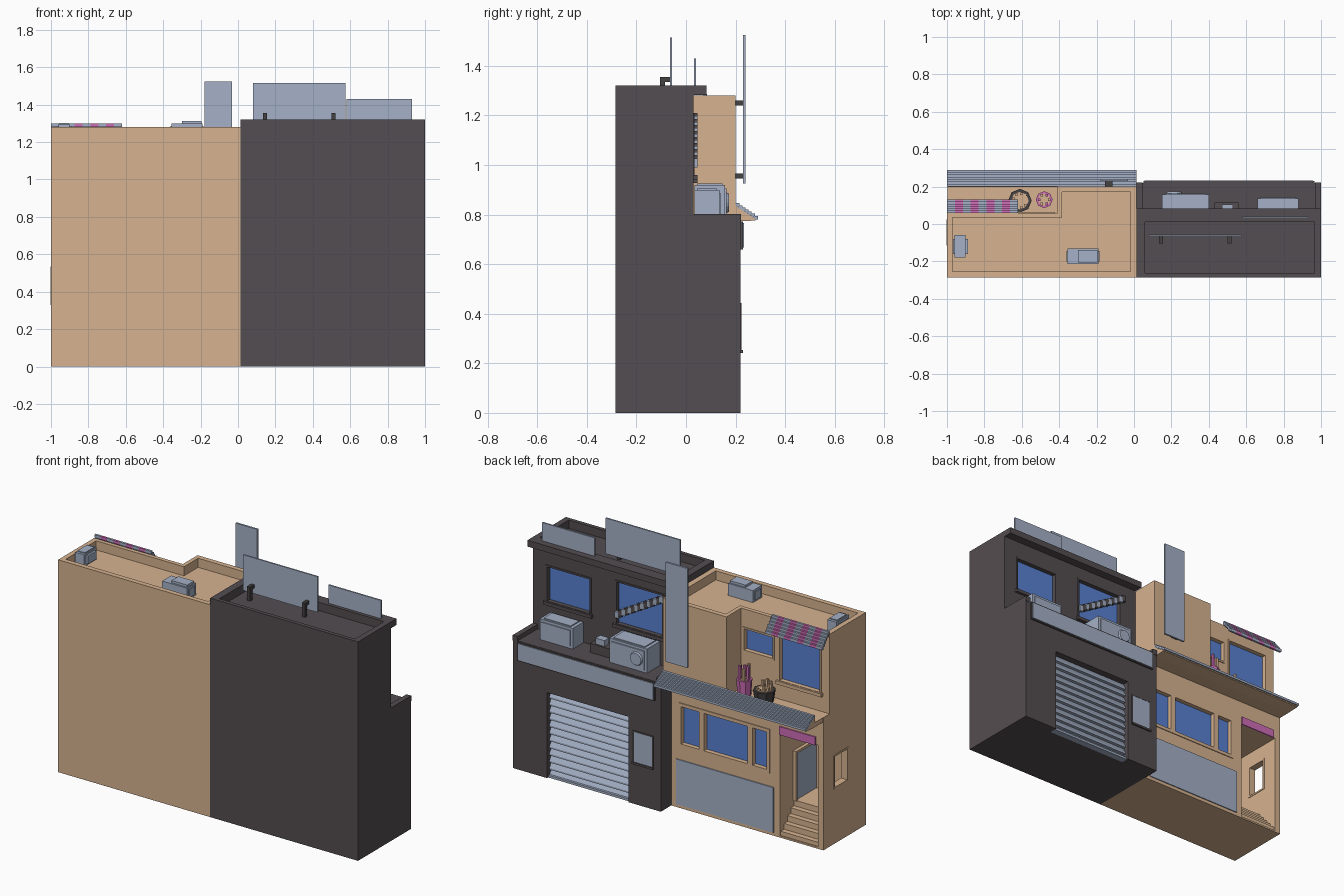
import bpy, bmesh, math, random
from mathutils import Vector, Matrix

random.seed(4)
if "Cube" in bpy.data.objects:
    bpy.data.objects.remove(bpy.data.objects["Cube"])


def material(name, rgb):
    m = bpy.data.materials.new(name)
    m.use_nodes = True
    m.diffuse_color = (*rgb, 1)
    m.node_tree.nodes["Principled BSDF"].inputs["Base Color"].default_value = (*rgb, 1)
    return m


TAN = material("tan plaster", (0.68, 0.45, 0.28))
DARK = material("charcoal plaster", (0.088, 0.075, 0.082))
GREY = material("blue grey metal", (0.375, 0.44, 0.57))
GLASS = material("blue glass", (0.098, 0.22, 0.64))
PINK = material("pink paint", (0.62, 0.155, 0.47))
BLACK = material("dark iron", (0.06, 0.053, 0.057))


def finish(name, bm, mats):
    bmesh.ops.recalc_face_normals(bm, faces=bm.faces)
    me = bpy.data.meshes.new(name)
    bm.to_mesh(me)
    bm.free()
    for m in mats:
        me.materials.append(m)
    ob = bpy.data.objects.new(name, me)
    bpy.context.scene.collection.objects.link(ob)
    return ob


def boxes(name, specs, *mats):
    """One object from boxes (x0, x1, y0, y1, z0, z1[, material index])."""
    bm = bmesh.new()
    for s in specs:
        size = Vector((s[1] - s[0], s[3] - s[2], s[5] - s[4]))
        mid = Vector((s[0] + s[1], s[2] + s[3], s[4] + s[5])) / 2
        made = bmesh.ops.create_cube(bm, size=1, matrix=Matrix.Translation(mid) @ Matrix.Diagonal((*size, 1)))
        for f in {f for v in made["verts"] for f in v.link_faces}:
            f.material_index = s[6] if len(s) > 6 else 0
    return finish(name, bm, mats)


def prism(name, pts, lo, hi, mat, axis="z"):
    """Extrude an outline: xy along z, or yz along x."""
    place = (lambda a, b: (a, b, lo)) if axis == "z" else (lambda a, b: (lo, a, b))
    step = (0, 0, hi - lo) if axis == "z" else (hi - lo, 0, 0)
    bm = bmesh.new()
    f = bm.faces.new([bm.verts.new(place(*p)) for p in pts])
    g = bmesh.ops.extrude_face_region(bm, geom=[f])
    bmesh.ops.translate(bm, vec=step, verts=[v for v in g["geom"] if isinstance(v, bmesh.types.BMVert)])
    return finish(name, bm, [mat])


def carve(ob, cutters):
    """Subtract the cutters, bake the result, remove the cutters."""
    for c in cutters:
        m = ob.modifiers.new("cut", "BOOLEAN")
        m.operation, m.solver, m.object = "DIFFERENCE", "EXACT", c
    dg = bpy.context.evaluated_depsgraph_get()
    me = bpy.data.meshes.new_from_object(ob.evaluated_get(dg))
    ob.modifiers.clear()
    ob.data = me
    for c in cutters:
        bpy.data.objects.remove(c)


def hole(*s):
    return boxes("cutter", [s])


def window(name, x0, x1, z0, z1, y, mat, t=0.01, bars=(), sill=False):
    """Recessed glass with a frame; returns the cutter for the wall."""
    a, b = y - 0.03, y + 0.005
    fr = [(x0, x1, a, b, z1 - t, z1), (x0, x1, a, b, z0, z0 + t),
          (x0, x0 + t, a, b, z0, z1), (x1 - t, x1, a, b, z0, z1)]
    fr += [(c - 0.017, c + 0.017, a, b, z0, z1) for c in bars]
    if sill:
        fr.append((x0 - 0.01, x1 + 0.01, y - 0.005, y + 0.016, z0 - 0.012, z0 + 0.008))
    boxes(name + "_frame", fr, mat)
    boxes(name + "_glass", [(x0, x1, a, y - 0.022, z0, z1)], GLASS)
    return hole(x0 + 0.001, x1 - 0.001, y - 0.029, y + 0.05, z0 + 0.001, z1 - 0.001)


# Tan building: ground floor with porch and side opening
S = 0.014    # seam between the two buildings
F = 0.12     # tan street wall
tan_low = boxes("tan_ground_floor", [(-1, S, -0.285, F, 0, 0.80)], TAN)
carve(tan_low, [hole(-0.963, -0.71, -0.24, 0.3, 0.01, 0.625),
                hole(-1.1, -0.9, -0.105, 0.012, 0.34, 0.525),
                window("street_window", -0.645, -0.035, 0.37, 0.635, F, TAN, 0.02, (-0.515, -0.19))])
boxes("side_opening_frame", [(-1.002, -0.96, -0.116, -0.105, 0.33, 0.535), (-1.002, -0.96, 0.012, 0.023, 0.33, 0.535),
                             (-1.002, -0.96, -0.105, 0.012, 0.525, 0.535),
                             (-1.002, -0.96, -0.105, 0.012, 0.33, 0.34)], TAN)
boxes("porch_steps", [(-0.963, -0.71, -0.24, 0.112 - 0.032 * i, 0.005, 0.035 + 0.035 * i) for i in range(5)], TAN)
boxes("porch_door", [(-0.72, -0.712, -0.215, -0.02, 0.175, 0.46)], GREY)
boxes("porch_door_frame", [(-0.73, -0.71, -0.23, -0.005, 0.46, 0.475), (-0.73, -0.71, -0.02, -0.005, 0.175, 0.46),
                           (-0.73, -0.71, -0.23, -0.215, 0.175, 0.46)], TAN)
boxes("porch_sign", [(-0.95, -0.71, F - 0.002, F + 0.007, 0.622, 0.672)], PINK)
boxes("street_panel", [(-0.67, -0.02, F - 0.002, F + 0.006, 0.02, 0.292)], GREY)

# Terrace slab reaching over the street wall, with the awning board on its edge
prism("terrace_overhang", [(F, 0.80), (F, 0.772), (0.20, 0.772), (0.28, 0.776), (0.283, 0.781), (0.21, 0.832),
                           (0.198, 0.832), (0.198, 0.80)], -0.998, S - 0.002, TAN, "x")
boxes("street_awning_slats", [(-1, S, 0.20 + 0.0125 * i, 0.215 + 0.0125 * i, 0.832 - 0.0085 * i, 0.846 - 0.0085 * i)
                              for i in range(7)], GREY)

# Tan building: stepped upper floor with sunken roof
tan_up = prism("tan_upper_floor", [(-1, -0.285), (S, -0.285), (S, 0.20), (-0.41, 0.20), (-0.41, 0.06), (-1, 0.06)],
               0.80, 1.28, TAN)
carve(tan_up, [prism("cutter", [(-0.97, -0.255), (-0.02, -0.255), (-0.02, 0.17), (-0.385, 0.17), (-0.385, 0.035),
                                (-0.97, 0.035)], 1.225, 1.4, TAN),
               window("terrace_window_large", -0.945, -0.66, 0.905, 1.20, 0.06, TAN, sill=True),
               window("terrace_window_small", -0.632, -0.422, 1.025, 1.172, 0.06, TAN)])

# Striped window awning
W = 0.38 / 9
boxes("striped_awning", [(-1 + W * j, -1 + W * (j + 1), 0.06 + 0.0115 * i, 0.0735 + 0.0115 * i,
                          1.282 - 0.0145 * i, 1.30 - 0.0145 * i, j % 2) for i in range(6) for j in range(9)], GREY, PINK)

# Charcoal building: ground floor with garage opening and side parapets
dark_low = boxes("charcoal_ground_floor", [(S, 1, -0.285, 0.22, 0, 0.775)], DARK)
carve(dark_low, [hole(0.23, 0.772, 0.17, 0.3, -0.1, 0.515)])
boxes("terrace_parapets", [(S, 0.045, 0.03, 0.222, 0.77, 0.802), (0.968, 1, 0.03, 0.222, 0.77, 0.802)], DARK)
boxes("shop_sign_back", [(0.05, 0.965, 0.218, 0.23, 0.66, 0.773)], DARK)
boxes("shop_sign_face", [(0.057, 0.958, 0.229, 0.233, 0.667, 0.766)], GREY)

# Garage shutter: overlapping tilted slats and a bottom lip
for i in range(12):
    z = 0.515 / 12 * i
    prism("shutter_slat", [(0.165, z), (0.198, z), (0.198, z + 0.01), (0.178, z + 0.043), (0.165, z + 0.043)],
          0.23, 0.772, GREY, "x")
boxes("shutter_lip", [(0.231, 0.771, 0.165, 0.21, 0, 0.014)], GREY)

# Small hatch beside the garage
boxes("hatch_panel", [(0.07, 0.195, 0.218, 0.2225, 0.25, 0.435)], GREY)
boxes("hatch_frame", [(0.062, 0.203, 0.215, 0.23, 0.242, 0.254), (0.062, 0.203, 0.215, 0.224, 0.435, 0.443),
                      (0.062, 0.07, 0.215, 0.224, 0.25, 0.435), (0.195, 0.203, 0.215, 0.224, 0.25, 0.435)], DARK)

# Charcoal building: upper floor, cornice and sunken roof
dark_up = boxes("charcoal_upper_floor", [(S, 1, -0.285, 0.03, 0.775, 1.32)], DARK)
carve(dark_up, [hole(0.06, 0.965, -0.262, 0.012, 1.27, 1.4),
                window("upper_window_left", 0.61, 0.912, 0.952, 1.178, 0.03, DARK, sill=True),
                window("upper_window_right", 0.125, 0.45, 0.94, 1.21, 0.03, DARK, sill=True)])
boxes("cornice", [(S, 1, 0.028, 0.082, 1.282, 1.32)], DARK)

# Slanted broken blind across the right upper window
K = 16
boxes("slanted_blind", [(0.10 + 0.34 / K * i, 0.125 + 0.34 / K * i, 0.03, 0.046, 1.172 - 0.195 / K * i,
                         1.21 - 0.195 / K * i, i % 2) for i in range(K)], DARK, GREY)

# Rooftop billboards with brackets
boxes("large_billboard", [(0.08, 0.575, -0.065, -0.056, 1.30, 1.515)], GREY)
boxes("small_billboard", [(0.58, 0.93, 0.032, 0.041, 1.32, 1.43)], GREY)
boxes("billboard_brackets", [b for x in (0.145, 0.51) for b in
                             ((x - 0.01, x + 0.01, -0.105, -0.085, 1.27, 1.355),
                              (x - 0.01, x + 0.01, -0.105, -0.064, 1.335, 1.355))], BLACK)

# Tall projecting sign
boxes("tall_sign", [(-0.178, -0.033, 0.229, 0.241, 0.925, 1.525)], GREY)
boxes("tall_sign_brackets", [(-0.155, -0.115, 0.198, 0.23, z, z + 0.02) for z in (0.945, 1.24)], BLACK)


# Air conditioners on the charcoal terrace
def terrace_cooler(name, x0, x1, y0, y1, h):
    z = 0.775
    boxes(name, [(x0, x1, y0, y1, z, z + h), (x0 + 0.015, x1 - 0.015, y0, y1 + 0.006, z + 0.015, z + h - 0.015),
                 (x0 + 0.02, x1 - 0.02, y0 + 0.01, y1 - 0.01, z + h - 0.01, z + h + 0.006)], GREY)


terrace_cooler("large_cooler", 0.15, 0.40, 0.035, 0.158, 0.145)
terrace_cooler("second_cooler", 0.66, 0.88, 0.035, 0.136, 0.125)
boxes("vent_base", [(0.43, 0.56, 0.05, 0.115, 0.775, 0.83)], DARK)
boxes("vent_cap", [(0.47, 0.53, 0.06, 0.105, 0.83, 0.865)], GREY)
bm = bmesh.new()
bmesh.ops.create_cone(bm, cap_ends=True, segments=16, radius1=0.042, radius2=0.036, depth=0.012,
                      matrix=Matrix.Translation((0.215, 0.168, 0.848)) @ Matrix.Rotation(-math.pi / 2, 4, "X"))
finish("cooler_fan", bm, [GREY])

# Air conditioners on the tan roof
boxes("roof_cooler_middle", [(-0.355, -0.19, -0.215, -0.13, 1.22, 1.298), (-0.30, -0.195, -0.205, -0.14, 1.29, 1.312),
                             (-0.36, -0.185, -0.2, -0.145, 1.235, 1.285)], GREY)
boxes("roof_cooler_side", [(-0.96, -0.9, -0.18, -0.06, 1.22, 1.296), (-0.955, -0.905, -0.165, -0.075, 1.29, 1.302),
                           (-0.968, -0.888, -0.16, -0.08, 1.235, 1.285)], GREY)


# Potted plants on the tan terrace
def potted(name, x, y, r, h, mat, stem_mat, stems, top):
    bm = bmesh.new()
    bmesh.ops.create_cone(bm, cap_ends=True, segments=8, radius1=r * 0.85, radius2=r, depth=h,
                          matrix=Matrix.Translation((x, y, 0.80 + h / 2)))
    finish(name + "_pot", bm, [mat])
    bm = bmesh.new()
    bmesh.ops.create_cone(bm, cap_ends=True, segments=8, radius1=r * 0.75, radius2=r * 0.75, depth=0.006,
                          matrix=Matrix.Translation((x, y, 0.80 + h)))
    finish(name + "_soil", bm, [TAN])
    sp = []
    for i in range(stems):
        a = 2 * math.pi * i / stems
        px, py = x + r * 0.6 * math.cos(a), y + r * 0.6 * math.sin(a)
        sp.append((px - 0.007, px + 0.007, py - 0.007, py + 0.007, 0.8 + h * 0.8, top - random.uniform(0, 0.05), i % 2))
    boxes(name + "_stems", sp, TAN, stem_mat)


potted("tall_plant", -0.48, 0.13, 0.045, 0.10, PINK, PINK, 6, 0.99)
potted("low_plant", -0.61, 0.125, 0.063, 0.07, BLACK, TAN, 9, 0.92)
